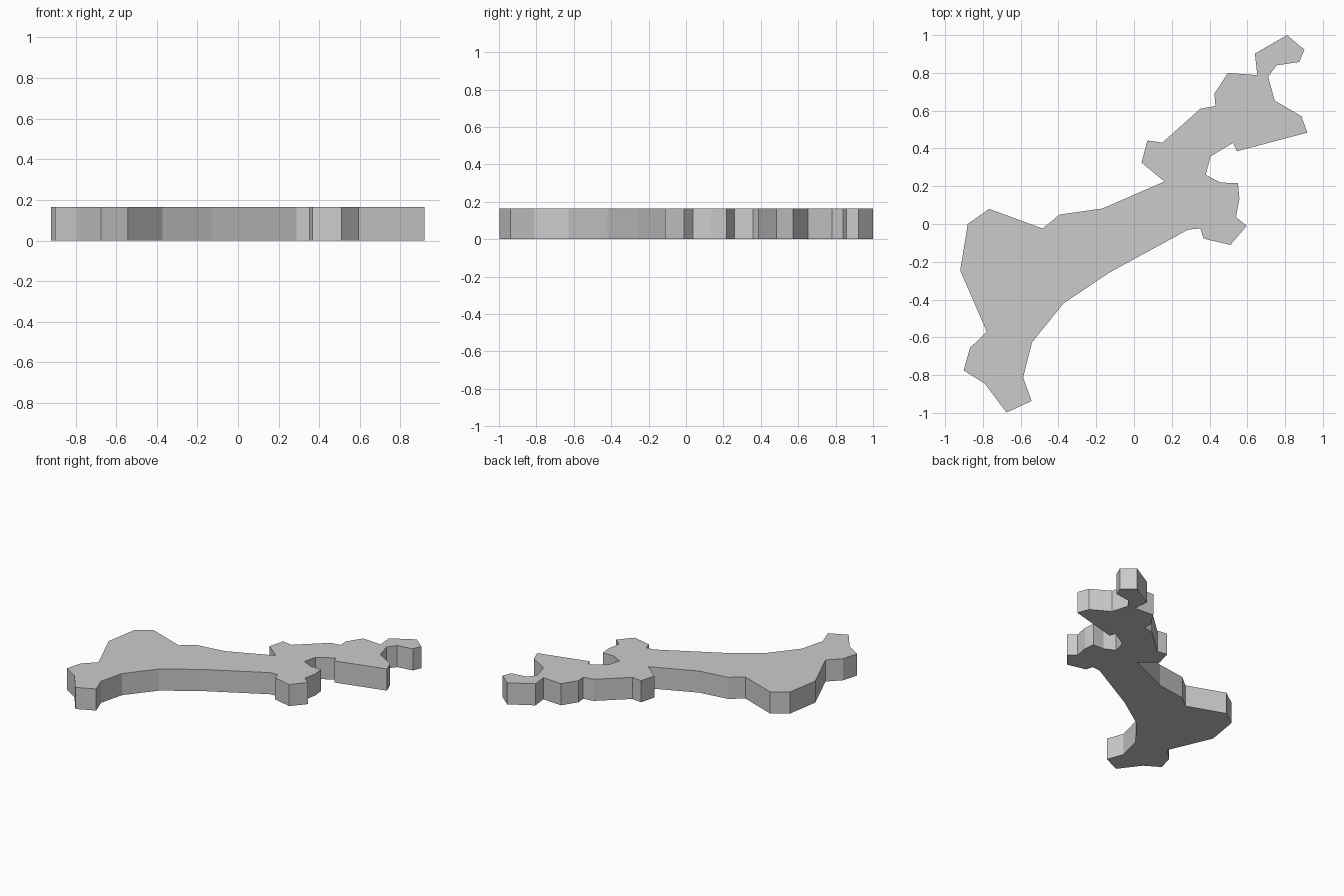
import bpy, bmesh

HEIGHT = 0.165

# Outline seen from above, clockwise from the top tip
outline = [
    # upper tip and right-hand lobe
    (0.81, 1.0), (0.902, 0.923), (0.876, 0.858), (0.755, 0.84), (0.71, 0.78),
    (0.745, 0.653), (0.886, 0.571), (0.918, 0.484), (0.545, 0.385), (0.524, 0.43),
    # notch and small lower lobe
    (0.405, 0.357), (0.38, 0.26), (0.458, 0.219), (0.55, 0.217), (0.558, 0.135),
    (0.54, 0.037), (0.597, -0.01), (0.51, -0.111), (0.368, -0.077), (0.352, -0.024),
    # long lower edge and bottom foot
    (0.288, -0.029), (-0.13, -0.257), (-0.373, -0.42), (-0.54, -0.627),
    (-0.587, -0.812), (-0.542, -0.937), (-0.675, -0.998), (-0.79, -0.845),
    (-0.902, -0.775), (-0.868, -0.656), (-0.78, -0.569),
    # left shoulder and long upper edge
    (-0.92, -0.246), (-0.88, 0.0), (-0.767, 0.08), (-0.484, -0.024),
    (-0.394, 0.05), (-0.167, 0.082), (0.161, 0.225),
    # upper left steps
    (0.04, 0.325), (0.071, 0.442), (0.151, 0.431), (0.352, 0.611), (0.431, 0.624),
    (0.426, 0.69), (0.497, 0.80), (0.653, 0.788), (0.64, 0.902),
]

# Flat slab extruded from the outline
bm = bmesh.new()
base = bm.faces.new([bm.verts.new((x, y, 0)) for x, y in outline])
top = bmesh.ops.extrude_face_region(bm, geom=[base], use_keep_orig=True)
bmesh.ops.translate(bm, vec=(0, 0, HEIGHT),
                    verts=[g for g in top["geom"] if isinstance(g, bmesh.types.BMVert)])
bmesh.ops.recalc_face_normals(bm, faces=bm.faces)

mesh = bpy.data.meshes.new("land_slab")
bm.to_mesh(mesh)
bm.free()
bpy.context.collection.objects.link(bpy.data.objects.new("land_slab", mesh))
